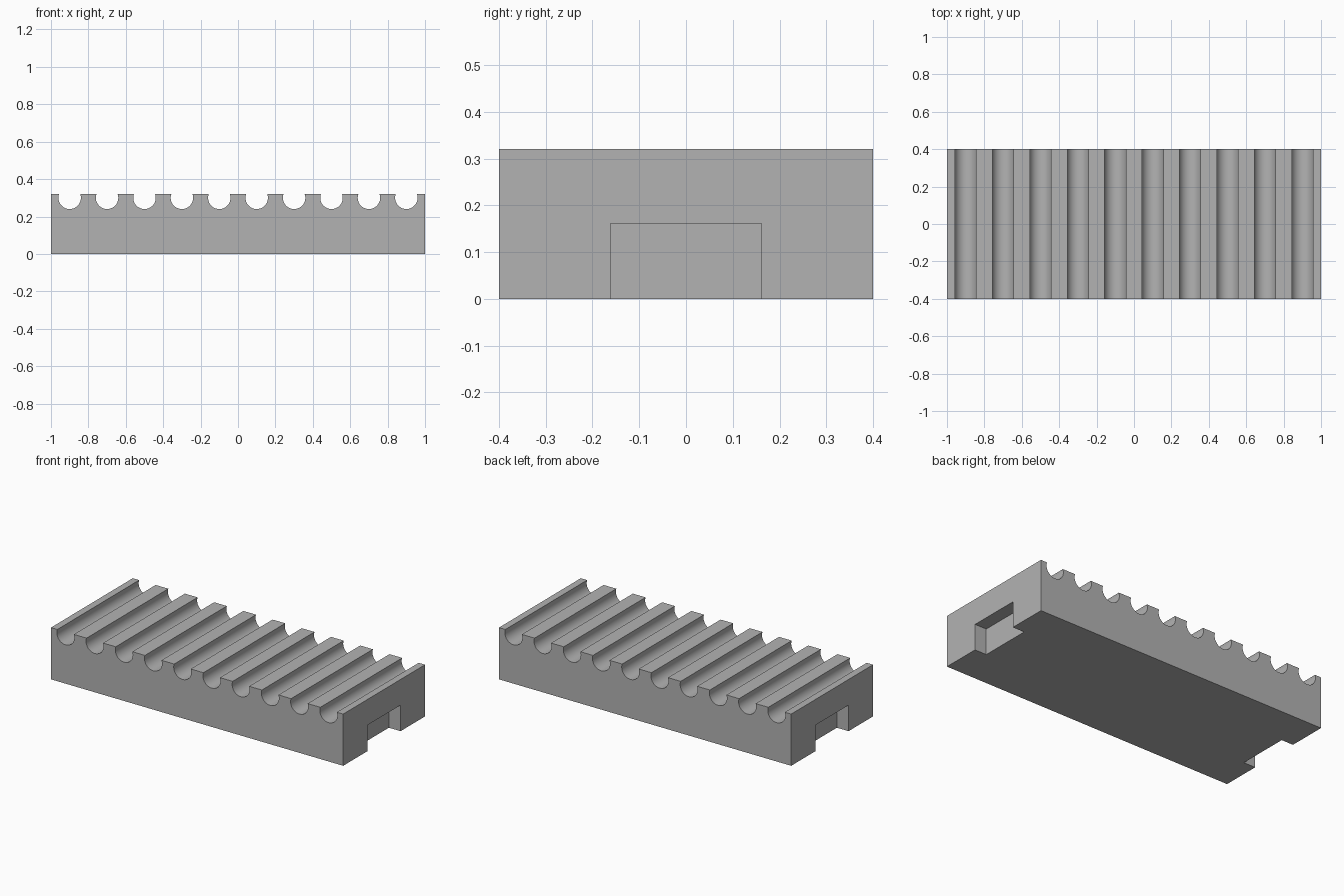
import bpy, bmesh, math

if "Cube" in bpy.data.objects:
    bpy.data.objects.remove(bpy.data.objects["Cube"])

LENGTH, DEPTH, HEIGHT = 2.0, 0.8, 0.32
GROOVES, PITCH = 10, 0.2
RADIUS, AXIS_Z = 0.06, 0.30      # round grooves sit just below the top face
ARC_STEPS = 32

grey = bpy.data.materials.new("grey")
grey.diffuse_color = (0.45, 0.45, 0.45, 1)
grey.use_nodes = True
grey.node_tree.nodes["Principled BSDF"].inputs["Base Color"].default_value = grey.diffuse_color

# Side profile: flat base with a row of round grooves along the top
lip = math.asin((HEIGHT - AXIS_Z) / RADIUS)
start, end = math.pi - lip, 2 * math.pi + lip
profile = [(LENGTH / 2, 0), (LENGTH / 2, HEIGHT)]
for g in reversed(range(GROOVES)):
    cx = (g - (GROOVES - 1) / 2) * PITCH
    for i in range(ARC_STEPS + 1):
        a = end + (start - end) * i / ARC_STEPS
        profile.append((cx + RADIUS * math.cos(a), AXIS_Z + RADIUS * math.sin(a)))
profile += [(-LENGTH / 2, HEIGHT), (-LENGTH / 2, 0)]

# Grooved block: profile extruded from front to back
bm = bmesh.new()
face = bm.faces.new([bm.verts.new((x, -DEPTH / 2, z)) for x, z in profile])
extruded = bmesh.ops.extrude_face_region(bm, geom=[face])
bmesh.ops.translate(bm, vec=(0, DEPTH, 0),
                    verts=[v for v in extruded["geom"] if isinstance(v, bmesh.types.BMVert)])
bmesh.ops.recalc_face_normals(bm, faces=bm.faces)
mesh = bpy.data.meshes.new("grooved_block")
bm.to_mesh(mesh)
bm.free()
mesh.materials.append(grey)
block = bpy.data.objects.new("grooved_block", mesh)
bpy.context.collection.objects.link(block)

# Notches in the lower middle of both ends
NOTCH_DEPTH, NOTCH_WIDTH, NOTCH_HEIGHT = 0.08, 0.322, 0.161
for side, name in ((-1, "left"), (1, "right")):
    bpy.ops.mesh.primitive_cube_add(size=1, location=(side * LENGTH / 2, 0, 0))
    cutter = bpy.context.object
    cutter.name = name + "_notch_cutter"
    cutter.scale = (2 * NOTCH_DEPTH, NOTCH_WIDTH, 2 * NOTCH_HEIGHT)
    cutter.data.materials.append(grey)
    cutter.hide_render = True
    cutter.hide_set(True)
    cut = block.modifiers.new(name + "_notch", "BOOLEAN")
    cut.operation, cut.solver, cut.object = "DIFFERENCE", "EXACT", cutter

# Apply the cuts and discard the cutters
bpy.context.view_layer.objects.active = block
block.select_set(True)
for mod in list(block.modifiers):
    cutter = mod.object
    bpy.ops.object.modifier_apply(modifier=mod.name)
    bpy.data.objects.remove(cutter)

# Smooth grooves, crisp edges
bpy.ops.object.shade_smooth_by_angle(angle=math.radians(30))
